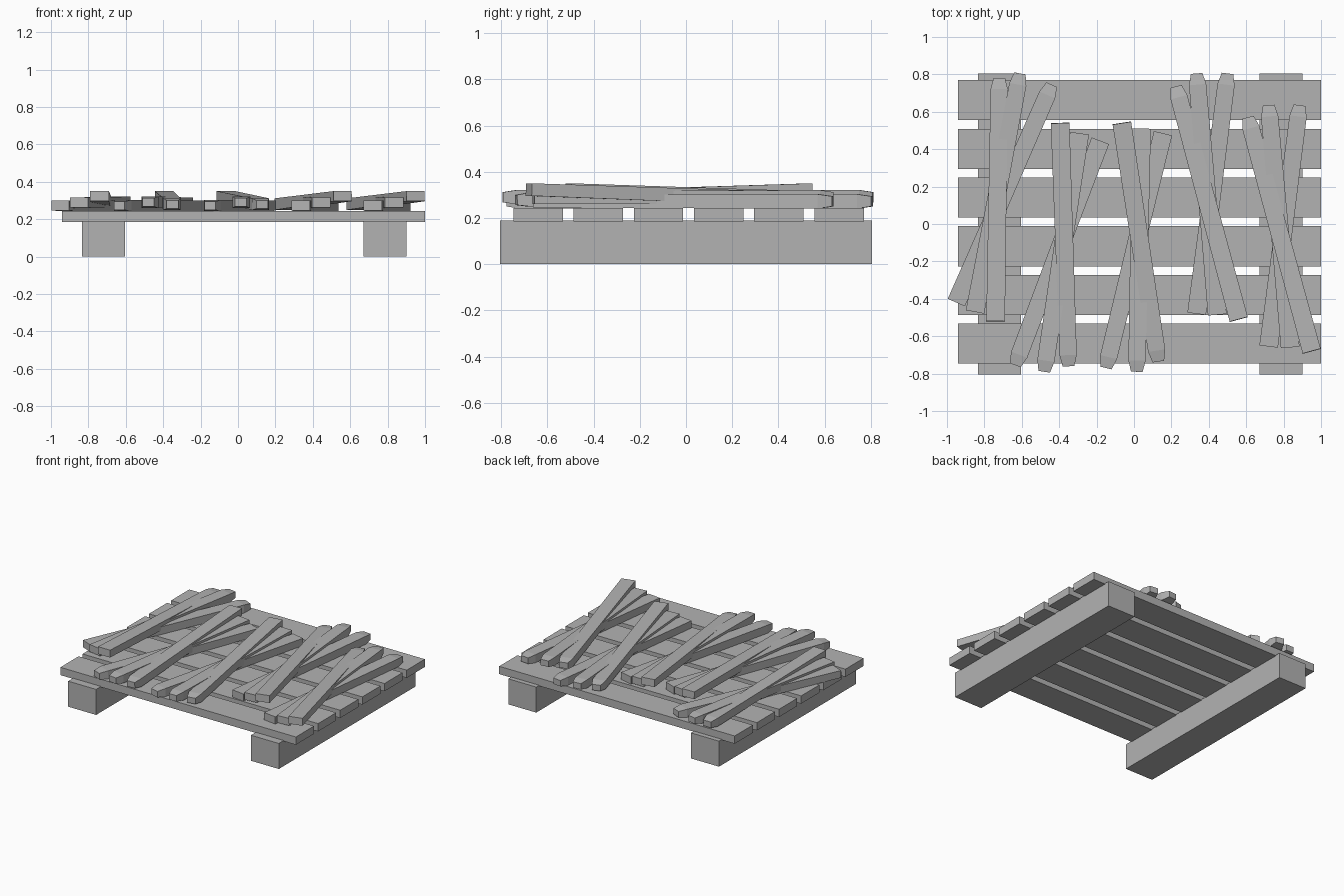
import bpy, bmesh
from mathutils import Vector

cube = bpy.data.objects.get("Cube")
if cube:
    bpy.data.objects.remove(cube, do_unlink=True)

# Single weathered wood colour
wood = bpy.data.materials.new("grey_wood")
wood.use_nodes = True
GREY = (0.45, 0.45, 0.45, 1)
wood.diffuse_color = GREY
wood.node_tree.nodes["Principled BSDF"].inputs["Base Color"].default_value = GREY


def loft(name, sections):
    """Join rectangular sections (centre, side, up, half width, half height)."""
    bm = bmesh.new()
    rings = []
    for c, side, up, w, h in sections:
        rings.append([bm.verts.new(c + side * w * i + up * h * j)
                      for i, j in ((-1, -1), (1, -1), (1, 1), (-1, 1))])
    for a, b in zip(rings, rings[1:]):
        for k in range(4):
            n = (k + 1) % 4
            bm.faces.new((a[k], a[n], b[n], b[k]))
    bm.faces.new(rings[0])
    bm.faces.new(rings[-1])
    bmesh.ops.recalc_face_normals(bm, faces=bm.faces)
    mesh = bpy.data.meshes.new(name)
    bm.to_mesh(mesh)
    bm.free()
    mesh.materials.append(wood)
    obj = bpy.data.objects.new(name, mesh)
    bpy.context.collection.objects.link(obj)
    return obj


def box(name, x0, x1, y0, y1, z0, z1):
    side, up = Vector((1, 0, 0)), Vector((0, 0, 1))
    x, z = (x0 + x1) / 2, (z0 + z1) / 2
    return loft(name, [(Vector((x, y, z)), side, up, (x1 - x0) / 2, (z1 - z0) / 2)
                       for y in (y0, y1)])


def stake(name, blunt, tip, z_blunt, z_tip):
    a, b = Vector((*blunt, z_blunt)), Vector((*tip, z_tip))
    along = (b - a).normalized()
    side = along.cross(Vector((0, 0, 1))).normalized()
    up = side.cross(along)
    loft(name, [(a, side, up, 0.05, 0.027),
                (b - along * 0.06, side, up, 0.046, 0.031),
                (b, side, up, 0.031, 0.022)])


# Two runners under the deck
box("runner_right", -0.835, -0.605, -0.805, 0.805, 0, 0.19)
box("runner_left", 0.67, 0.90, -0.805, 0.805, 0, 0.19)

# Six deck planks
for i in range(6):
    y = -0.64 + i * 0.2605
    box(f"deck_plank_{i + 1}", -0.94, 1.0, y - 0.107, y + 0.107, 0.185, 0.243)

# Bundles of three crossed stakes, (blunt end, tip), listed top to bottom
bundles = [
    [((-.74, -.52), (-.72, .78)), ((-.85, -.47), (-.61, .805)), ((-.95, -.42), (-.44, .745))],
    [((-.395, .54), (-.35, -.76)), ((-.29, .485), (-.48, -.79)), ((-.18, .445), (-.635, -.755))],
    [((-.065, .54), (.13, -.735)), ((.04, .51), (.015, -.79)), ((.155, .485), (-.15, -.77))],
    [((.56, -.51), (.225, .735)), ((.445, -.485), (.335, .805)), ((.335, -.48), (.5, .805))],
    [((.95, -.68), (.61, .57)), ((.835, -.66), (.72, .635)), ((.72, -.655), (.885, .635))],
]
heights = [(0.323, 0.278), (0.288, 0.290), (0.272, 0.272)]
for b, bundle in enumerate(bundles):
    for s, ((blunt, tip), (zb, zt)) in enumerate(zip(bundle, heights)):
        stake(f"stake_{b + 1}_{s + 1}", blunt, tip, zb, zt)
